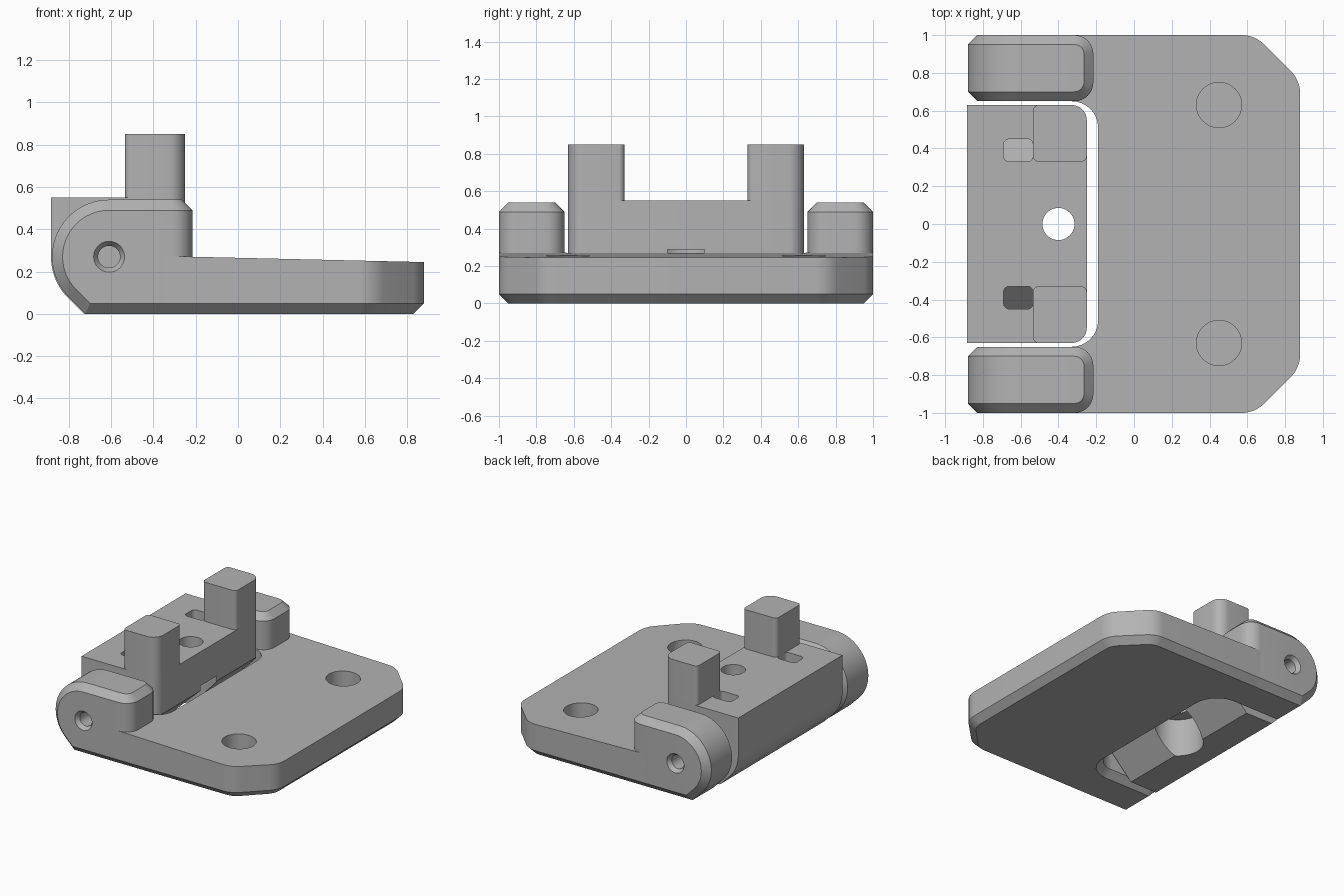
import bpy, bmesh, math
from mathutils import Vector

if "Cube" in bpy.data.objects:
    bpy.data.objects.remove(bpy.data.objects["Cube"], do_unlink=True)

GREY = bpy.data.materials.new("light grey")
GREY.use_nodes = True
GREY.diffuse_color = (0.45, 0.45, 0.45, 1)
GREY.node_tree.nodes["Principled BSDF"].inputs["Base Color"].default_value = (0.45, 0.45, 0.45, 1)

AXIS_X, AXIS_Z = -0.61, 0.27   # hinge axis
CHAMFER = 0.05


def outline(corners, steps=8):
    """Polygon from (x, y, radius) corners, rounding those with a radius."""
    pts = []
    for i, (x, y, r) in enumerate(corners):
        c = Vector((x, y))
        if r <= 0:
            pts.append((x, y))
            continue
        a = (Vector(corners[i - 1][:2]) - c).normalized()
        b = (Vector(corners[(i + 1) % len(corners)][:2]) - c).normalized()
        half = a.angle(b) / 2
        mid = c + (a + b).normalized() * (r / math.sin(half))
        v0 = c + a * (r / math.tan(half)) - mid
        v1 = c + b * (r / math.tan(half)) - mid
        start = math.atan2(v0.y, v0.x)
        turn = math.atan2(v1.y, v1.x) - start
        turn = (turn + math.pi) % (2 * math.pi) - math.pi
        for k in range(steps + 1):
            t = start + turn * k / steps
            pts.append((mid.x + r * math.cos(t), mid.y + r * math.sin(t)))
    return pts


def rect(x0, x1, y0, y1, r_left, r_right):
    return outline([(x0, y0, r_left), (x1, y0, r_right), (x1, y1, r_right), (x0, y1, r_left)])


def circle(cx, cy, r, n=40):
    return [(cx + r * math.cos(2 * math.pi * k / n), cy + r * math.sin(2 * math.pi * k / n)) for k in range(n)]


def loft(name, rings, edit=None):
    """Solid through matching rings of points, capped at both ends."""
    bm = bmesh.new()
    loops = [[bm.verts.new(p) for p in ring] for ring in rings]
    n = len(loops[0])
    for low, high in zip(loops, loops[1:]):
        for k in range(n):
            bm.faces.new((low[k], low[(k + 1) % n], high[(k + 1) % n], high[k]))
    bm.faces.new(loops[0])
    bm.faces.new(loops[-1])
    bmesh.ops.recalc_face_normals(bm, faces=bm.faces)
    if edit:
        edit(bm)
    mesh = bpy.data.meshes.new(name)
    bm.to_mesh(mesh)
    bm.free()
    mesh.materials.append(GREY)
    obj = bpy.data.objects.new(name, mesh)
    bpy.context.collection.objects.link(obj)
    return obj


def up(pts, z):
    """Lay a plan outline at height z, or at a height given by a rule."""
    return [(x, y, z(x, y) if callable(z) else z) for x, y in pts]


def across(pts, y):
    """Stand a side profile up at depth y."""
    return [(x, y, z) for x, z in pts]


def activate(obj):
    bpy.ops.object.select_all(action='DESELECT')
    obj.select_set(True)
    bpy.context.view_layer.objects.active = obj


def carve(obj, cutter, operation='DIFFERENCE'):
    mod = obj.modifiers.new("carve", 'BOOLEAN')
    mod.operation, mod.solver, mod.object = operation, 'EXACT', cutter
    activate(obj)
    bpy.ops.object.modifier_apply(modifier=mod.name)
    bpy.data.objects.remove(cutter, do_unlink=True)


def arc(r, a0, a1, n):
    angles = [math.radians(a0 + (a1 - a0) * k / n) for k in range(n + 1)]
    return [(AXIS_X + r * math.cos(t), AXIS_Z + r * math.sin(t)) for t in angles]


def to_floor(p):
    """Where a 45 degree slope from p meets the ground."""
    return (p[0] + p[1], 0)


# Base plate: clipped corners, sloping top, chamfered underside
def plate_outline(d):
    x, y, k = 0.88 - d, 1 - d, 0.414 * d
    side = [(0.64 - k, y, 0.17 - d), (x, 0.76 - k, 0.17 - d)]
    lower = [(px, -py, r) for px, py, r in side]
    return outline([(-0.35, -y, 0)] + lower + side[::-1] + [(-0.35, y, 0)])


plate = loft("base_plate", [
    up(plate_outline(CHAMFER), 0),
    up(plate_outline(0), CHAMFER),
    up(plate_outline(0), lambda x, y: 0.265 - 0.023 * x)])


# Opening for the swinging block, flared underneath
def opening(d):
    return rect(-0.7, -0.19 + d, -0.65 - d, 0.65 + d, 0, 0.14 + d)


carve(plate, loft("opening_cutter", [up(opening(0.1), -0.05), up(opening(0), CHAMFER), up(opening(0), 0.4)]))
for s in (1, -1):
    ring = circle(0.45, 0.63 * s, 0.12)
    carve(plate, loft("recess_cutter", [up(ring, 0.07), up(ring, 0.4)]))


# Hinge knuckles: teardrop profile, rounded end, chamfered rim, pin hole
def soften(bm):
    end = [e for e in bm.edges if all(abs(v.co.x + 0.215) < 1e-4 for v in e.verts)
           and abs(e.verts[0].co.z - e.verts[1].co.z) > 0.1]
    bmesh.ops.bevel(bm, geom=end, offset=0.1, segments=8, profile=0.5, affect='EDGES', clamp_overlap=False)
    rim = [e for e in bm.edges if len(e.link_faces) == 2 and e.calc_face_angle() > 1.2]
    bmesh.ops.bevel(bm, geom=rim, offset=CHAMFER, segments=1, affect='EDGES', clamp_overlap=False)


curve = arc(0.27, 90, 225, 24)
teardrop = curve + [to_floor(curve[-1]), (-0.215, 0), (-0.215, 0.54)]
parts = [plate]
for s, name in ((1, "back_knuckle"), (-1, "front_knuckle")):
    knuckle = loft(name, [across(teardrop, 0.65 * s), across(teardrop, s)], soften)
    pin = [(1.01, 0.08), (0.97, 0.052), (0.6, 0.052)]
    carve(knuckle, loft("pin_cutter", [across(circle(AXIS_X, AXIS_Z, r), y * s) for y, r in pin]))
    parts.append(knuckle)

# Swinging block between the knuckles
curve = arc(0.275, 180, 225, 10)
side = [(-0.885, 0.55)] + curve + [to_floor(curve[-1]), (-0.5, 0), (-0.2, 0.3), (-0.2, 0.55)]
block = loft("swing_block", [across(side, -0.7), across(side, 0.7)])
plan = rect(-1, -0.25, -0.63, 0.63, 0, 0.08)
carve(block, loft("block_trim", [up(plan, -0.1), up(plan, 0.7)]), 'INTERSECT')

# Screw hole with a wide counterbore below
for r, z0, z1 in ((0.085, -0.1, 0.7), (0.18, -0.1, 0.29)):
    ring = circle(-0.4, 0, r)
    carve(block, loft("screw_cutter", [up(ring, z0), up(ring, z1)]))

# Small slots with sloping floors, and upright posts
for s, name in ((1, "back_post"), (-1, "front_post")):
    slot = rect(-0.69, -0.535, 0.39 * s - 0.06, 0.39 * s + 0.06, 0.03, 0.03)
    carve(block, loft("slot_cutter", [up(slot, lambda x, y: 0.79 - abs(y)), up(slot, 0.7)]))
    foot = outline([(-0.535, 0.33 * s, 0.03), (-0.25, 0.33 * s, 0.03),
                    (-0.25, 0.63 * s, 0.08), (-0.535, 0.63 * s, 0.03)])
    parts.append(loft(name, [up(foot, 0.55), up(foot, 0.85)]))
parts.append(block)

for obj in parts:
    activate(obj)
    bpy.ops.object.shade_smooth_by_angle(angle=math.radians(30))
